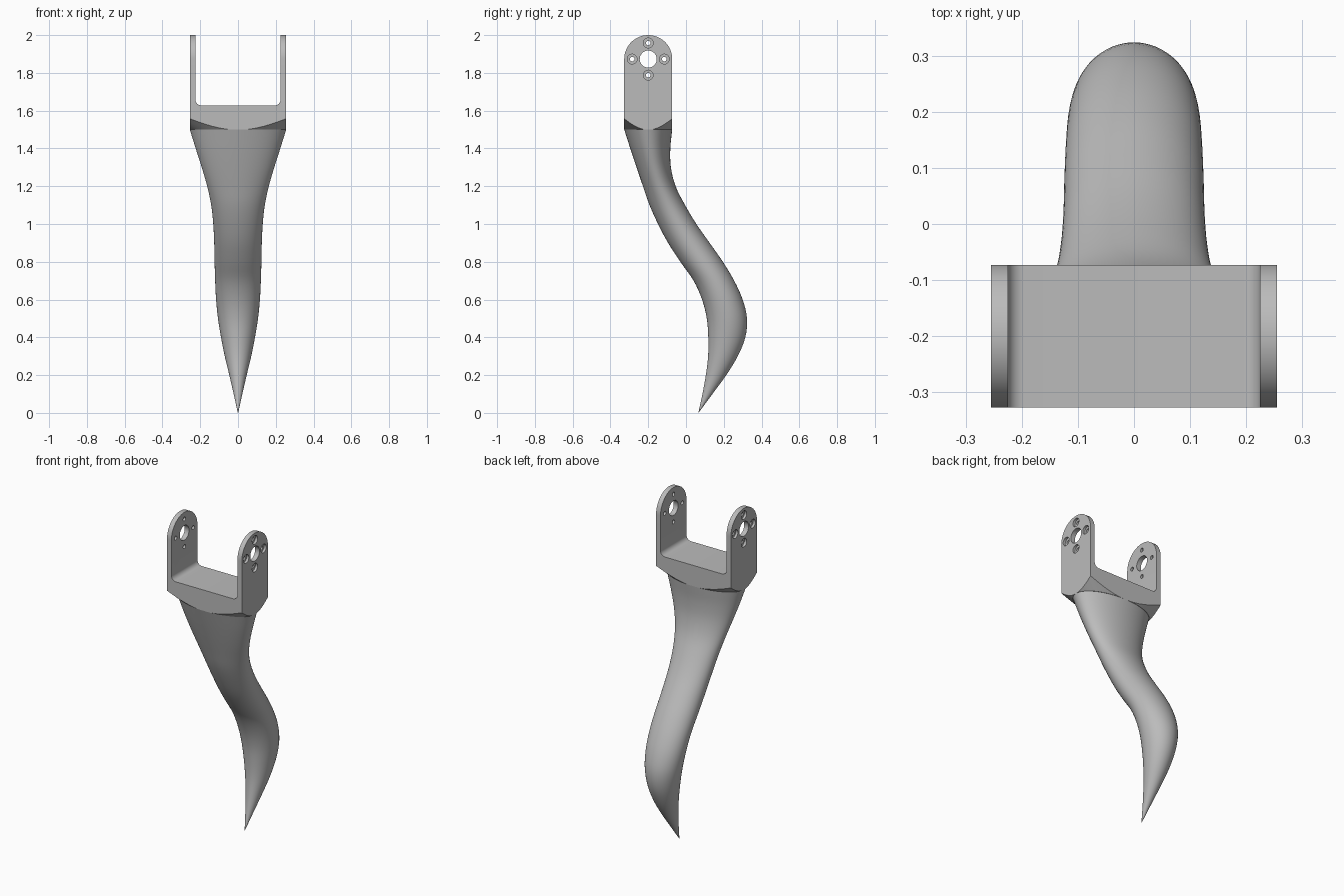
import bpy, bmesh
from math import sin, cos, pi, radians

if "Cube" in bpy.data.objects:
    bpy.data.objects.remove(bpy.data.objects["Cube"], do_unlink=True)

GREY = (0.5, 0.5, 0.5, 1)
steel = bpy.data.materials.new("plain grey")
steel.use_nodes = True
steel.diffuse_color = GREY
steel.node_tree.nodes["Principled BSDF"].inputs["Base Color"].default_value = GREY

HALF_W, HALF_D = 0.255, 0.127      # collar half width and half depth
CENTRE_Y = -0.2
BASE, FLOOR, HOLE_Z, TOP = 1.5, 1.628, 1.873, 2.0
ARM = 0.03                         # arm thickness


def loft(name, rings, caps=True):
    """Skin a list of closed rings that share one point count."""
    bm = bmesh.new()
    rows = [[bm.verts.new(p) for p in ring] for ring in rings]
    count = len(rows[0])
    for low, high in zip(rows, rows[1:]):
        for i in range(count):
            j = (i + 1) % count
            bm.faces.new((low[i], low[j], high[j], high[i]))
    if caps:
        bm.faces.new(rows[0][::-1])
        bm.faces.new(rows[-1])
    bmesh.ops.recalc_face_normals(bm, faces=bm.faces)
    mesh = bpy.data.meshes.new(name)
    bm.to_mesh(mesh)
    bm.free()
    mesh.materials.append(steel)
    obj = bpy.data.objects.new(name, mesh)
    bpy.context.collection.objects.link(obj)
    return obj


def arc(cx, cy, rx, ry, start, end, steps):
    turn = radians(end - start) / steps
    return [(cx + rx * cos(radians(start) + turn * i),
             cy + ry * sin(radians(start) + turn * i)) for i in range(steps + 1)]


def ellipse(cx, cy, rx, ry, z, steps=64):
    return [(x, y, z) for x, y in arc(cx, cy, rx, ry, 0, 360, steps)[:-1]]


def x_prism(name, outline, x0, x1):
    return loft(name, [[(x, y, z) for y, z in outline] for x in (x0, x1)])


def activate(obj):
    bpy.ops.object.select_all(action="DESELECT")
    obj.select_set(True)
    bpy.context.view_layer.objects.active = obj


def boolean(obj, cutter, operation):
    mod = obj.modifiers.new("cut", "BOOLEAN")
    mod.operation = operation
    mod.solver = "EXACT"
    mod.object = cutter
    activate(obj)
    bpy.ops.object.modifier_apply(modifier=mod.name)
    bpy.data.objects.remove(cutter, do_unlink=True)


# Bracket: U outline with filleted inner corners, extruded front to back
fillet = 0.03
inner = HALF_W - ARM
u_shape = [(-HALF_W, TOP), (-HALF_W, BASE), (HALF_W, BASE), (HALF_W, TOP), (inner, TOP)]
u_shape += arc(inner - fillet, FLOOR + fillet, fillet, fillet, 0, -90, 8)
u_shape += arc(fillet - inner, FLOOR + fillet, fillet, fillet, 270, 180, 8)
u_shape.append((-inner, TOP))
bracket = loft("bracket", [[(x, CENTRE_Y + s * HALF_D, z) for x, z in u_shape]
                           for s in (-1, 1)])

# Round the arm tops
side = [(CENTRE_Y - 1, HOLE_Z), (CENTRE_Y - 1, 1), (CENTRE_Y + 1, 1), (CENTRE_Y + 1, HOLE_Z)]
side += arc(CENTRE_Y, HOLE_Z, HALF_D, TOP - HOLE_Z, 0, 180, 40)
boolean(bracket, x_prism("arm_rounding", side, -1, 1), "INTERSECT")

# Trim the lower corners with a flaring elliptical cone
cone = [ellipse(0, CENTRE_Y, HALF_W * k, HALF_D * k, z)
        for k, z in ((1.005, BASE - 0.001), (5.2, BASE + 0.6))]
boolean(bracket, loft("corner_trim", cone), "INTERSECT")


# Pivot hole, four screw holes and their outer counterbores
def round_cut(dy, dz, radius, x0, x1):
    ring = arc(CENTRE_Y + dy, HOLE_Z + dz, radius, radius, 0, 360, 32)[:-1]
    boolean(bracket, x_prism("drill", ring, x0, x1), "DIFFERENCE")


round_cut(0, 0, 0.045, -1, 1)
for quarter in range(4):
    dy, dz = 0.085 * cos(quarter * pi / 2), 0.085 * sin(quarter * pi / 2)
    round_cut(dy, dz, 0.012, -1, 1)
    for s in (-1, 1):
        round_cut(dy, dz, 0.026, s * (HALF_W - 0.015), s)

activate(bracket)
bpy.ops.object.shade_smooth_by_angle(angle=radians(30))

# Claw: front edge, back edge and half width at even heights, top to tip
front = [-.327, -.295, -.262, -.228, -.193, -.148, -.095, -.03,
         .04, .085, .11, .118, .117, .105, .087, .065]
back = [-.073, -.083, -.08, -.055, -.005, .055, .125, .195,
        .255, .3, .323, .314, .274, .213, .14, .066]
width = [.255, .224, .192, .163, .142, .131, .126, .124,
         .121, .116, .106, .09, .07, .046, .023, .001]


def smooth_value(values, t):
    """Catmull-Rom interpolation through evenly spaced values."""
    i = min(int(t), len(values) - 2)
    f = t - i
    b, c = values[i], values[i + 1]
    a = values[i - 1] if i else 2 * b - c
    d = values[i + 2] if i + 2 < len(values) else 2 * c - b
    return b + f / 2 * (c - a + f * (2 * a - 5 * b + 4 * c - d + f * (3 * (b - c) + d - a)))


rings = []
last = len(front) - 1
steps = 4 * last
for n in range(steps + 1):
    t = n * last / steps
    f, b, w = (smooth_value(v, t) for v in (front, back, width))
    rings.append(ellipse(0, (f + b) / 2, w, (b - f) / 2, BASE * (1 - t / last)))
claw = loft("claw", rings)
activate(claw)
bpy.ops.object.shade_smooth_by_angle(angle=radians(40))
